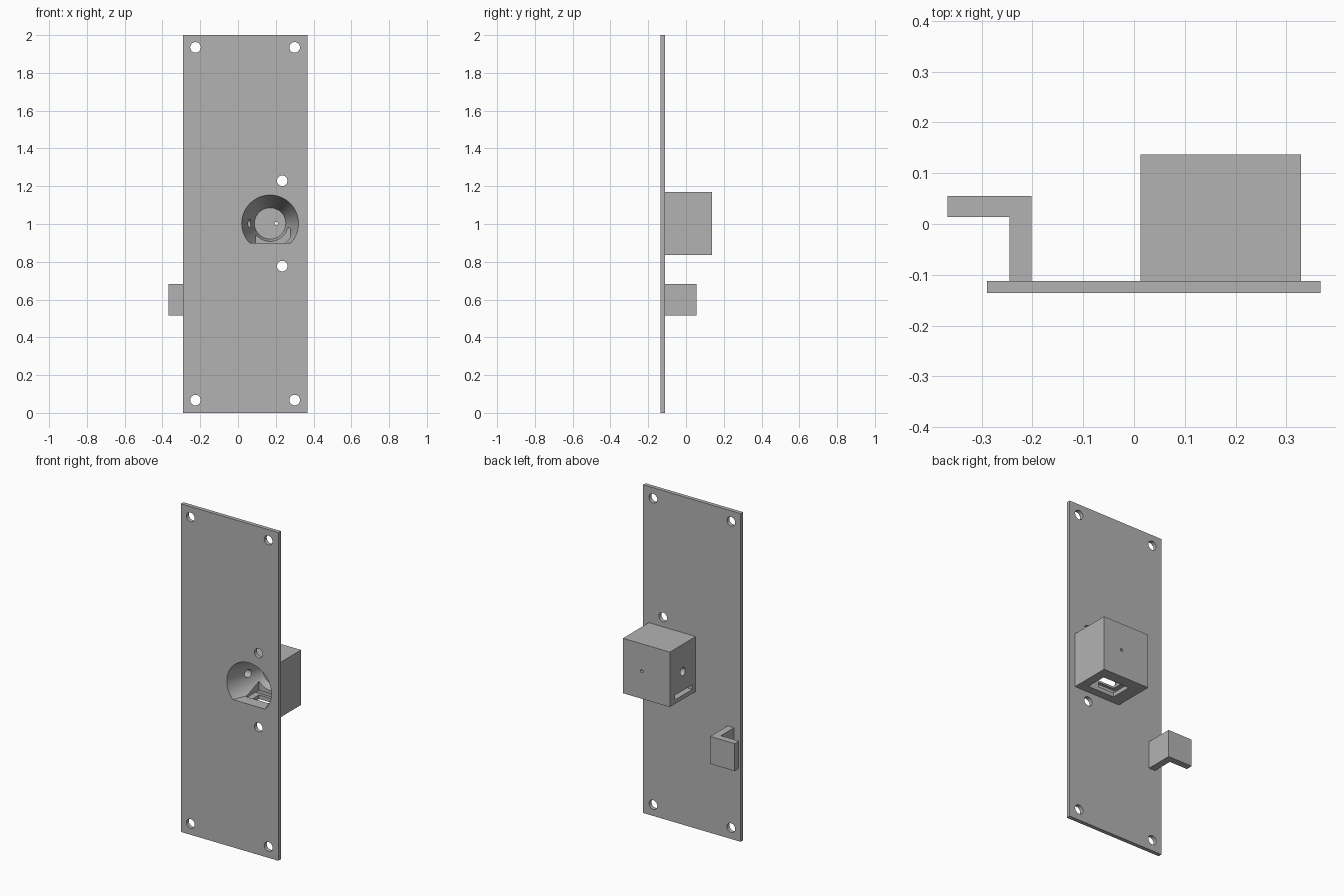
import bpy
import bmesh
from math import pi
from mathutils import Matrix, Vector

cube = bpy.data.objects.get("Cube")
if cube:
    bpy.data.objects.remove(cube, do_unlink=True)

grey = bpy.data.materials.new("plain grey")
grey.use_nodes = True
grey.diffuse_color = (0.45, 0.45, 0.45, 1)
grey.node_tree.nodes["Principled BSDF"].inputs["Base Color"].default_value = grey.diffuse_color

FRONT, BACK = -0.136, -0.112      # faces of the mounting plate
CX, CZ = 0.17, 1.003              # axis of the funnel
FLOOR = 0.9                       # flat bottom of the funnel


def finish(bm, name):
    bmesh.ops.recalc_face_normals(bm, faces=bm.faces)
    mesh = bpy.data.meshes.new(name)
    bm.to_mesh(mesh)
    bm.free()
    mesh.materials.append(grey)
    obj = bpy.data.objects.new(name, mesh)
    bpy.context.collection.objects.link(obj)
    return obj


def block(name, x, y, z):
    bm = bmesh.new()
    bmesh.ops.create_cube(bm, size=1)
    for v in bm.verts:
        v.co = [lo + (hi - lo) * (c + 0.5) for c, (lo, hi) in zip(v.co, (x, y, z))]
    return finish(bm, name)


def rod(name, start, end, r1, r2=None, segments=32, floor=None):
    """Cylinder or cone between two points, optionally sliced flat underneath."""
    start, end = Vector(start), Vector(end)
    axis = end - start
    turn = axis.to_track_quat("Z", "Y").to_matrix().to_4x4()
    bm = bmesh.new()
    bmesh.ops.create_cone(bm, cap_ends=True, segments=segments, radius1=r1,
                          radius2=r1 if r2 is None else r2, depth=axis.length,
                          matrix=Matrix.Translation((start + end) / 2) @ turn)
    if floor is not None:
        cut = bmesh.ops.bisect_plane(bm, geom=bm.verts[:] + bm.edges[:] + bm.faces[:],
                                     plane_co=(0, 0, floor), plane_no=(0, 0, -1),
                                     clear_outer=True)
        edges = [e for e in cut["geom_cut"] if isinstance(e, bmesh.types.BMEdge)]
        if edges:
            bmesh.ops.contextual_create(bm, geom=edges)
            bmesh.ops.holes_fill(bm, edges=bm.edges[:], sides=0)
    return finish(bm, name)


def carve(target, cutters):
    bpy.ops.object.select_all(action="DESELECT")
    bpy.context.view_layer.objects.active = target
    target.select_set(True)
    for cutter in cutters:
        mod = target.modifiers.new("cut", "BOOLEAN")
        mod.operation = "DIFFERENCE"
        mod.solver = "EXACT"
        mod.object = cutter
        bpy.ops.object.modifier_apply(modifier=mod.name)
        bpy.data.objects.remove(cutter, do_unlink=True)
    bpy.ops.object.shade_smooth_by_angle(angle=pi / 6)


def funnel():
    return rod("funnel_cutter", (CX, FRONT - 0.01, CZ), (CX, 0.112, CZ),
               0.153, 0.083, segments=64, floor=FLOOR)


# Mounting plate with screw holes and the funnel mouth
plate = block("mounting_plate", (-0.29, 0.367), (FRONT, BACK), (0, 2))
holes = [(x, z) for x in (-0.225, 0.3) for z in (0.068, 1.935)]
holes += [(0.234, CZ - 0.226), (0.234, CZ + 0.226)]
carve(plate, [rod("screw_cutter", (x, FRONT - 0.05, z), (x, BACK + 0.05, z), 0.028)
              for x, z in holes] + [funnel()])

# Housing: funnel, bottom opening, side slot, side hole and rear pinhole
housing = block("housing", (0.013, 0.329), (BACK, 0.137), (0.835, 1.17))
carve(housing, [
    funnel(),
    block("opening_cutter", (0.095, 0.274), (-0.063, 0.067), (0.8, 0.98)),
    block("slot_cutter", (-0.02, 0.2), (-0.08, 0.085), (0.86, 0.888)),
    rod("side_hole_cutter", (-0.02, 0.012, CZ), (CX, 0.012, CZ), 0.024),
    rod("pinhole_cutter", (0.203, 0.05, CZ), (0.203, 0.2, CZ), 0.009, segments=16),
])

# L-shaped side bracket extruded upward from its plan outline
outline = [(-0.245, BACK), (-0.202, BACK), (-0.202, 0.055),
           (-0.367, 0.055), (-0.367, 0.014), (-0.245, 0.014)]
bm = bmesh.new()
face = bm.faces.new([bm.verts.new((x, y, 0.515)) for x, y in outline])
top = bmesh.ops.extrude_face_region(bm, geom=[face])["geom"]
bmesh.ops.translate(bm, vec=(0, 0, 0.168),
                    verts=[v for v in top if isinstance(v, bmesh.types.BMVert)])
finish(bm, "side_bracket")
